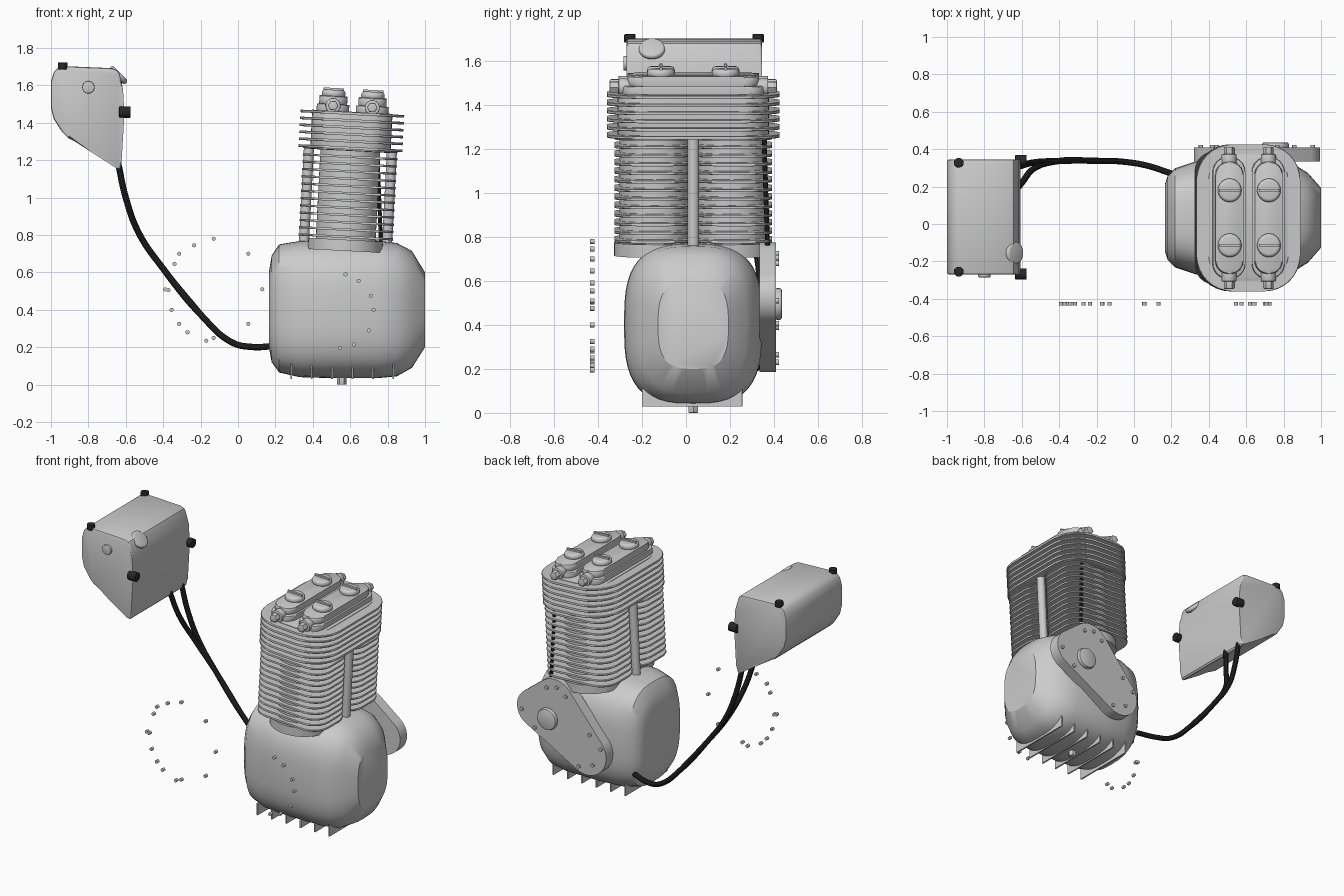
import bpy, bmesh, math
from mathutils import Vector, Matrix
from mathutils.geometry import convex_hull_2d

if "Cube" in bpy.data.objects:
    bpy.data.objects.remove(bpy.data.objects["Cube"])


def material(name, v):
    m = bpy.data.materials.new(name)
    m.diffuse_color = (v, v, v, 1)
    m.use_nodes = True
    m.node_tree.nodes["Principled BSDF"].inputs["Base Color"].default_value = m.diffuse_color
    return m


METAL = material("grey metal", 0.6)
RUBBER = material("black rubber", 0.02)


def finish(bm, name, mat=METAL, matrix=Matrix()):
    bmesh.ops.recalc_face_normals(bm, faces=bm.faces)
    me = bpy.data.meshes.new(name)
    bm.to_mesh(me)
    bm.free()
    me.transform(matrix)
    me.materials.append(mat)
    ob = bpy.data.objects.new(name, me)
    bpy.context.collection.objects.link(ob)
    return ob


def hull(circles, n=32):
    """Outline wrapped around circles (x, y, radius)."""
    pts = [Vector((x + r * math.cos(2 * math.pi * i / n), y + r * math.sin(2 * math.pi * i / n)))
           for x, y, r in circles for i in range(n)]
    return [pts[i] for i in convex_hull_2d(pts)]


def rounded(hx, hy, r, cx=0, cy=0):
    return hull([(cx + sx * (hx - r), cy + sy * (hy - r), r) for sx in (-1, 1) for sy in (-1, 1)])


def add_prism(bm, outline, z0, z1, bevel=0, segments=2):
    """Extrude an outline from z0 to z1, rounding the rims."""
    part = bmesh.new()
    lo = [part.verts.new((p[0], p[1], z0)) for p in outline]
    hi = [part.verts.new((p[0], p[1], z1)) for p in outline]
    n = len(lo)
    caps = [part.faces.new(lo[::-1]), part.faces.new(hi)]
    for i in range(n):
        part.faces.new((lo[i], lo[(i + 1) % n], hi[(i + 1) % n], hi[i]))
    if bevel:
        rims = list({e for f in caps for e in f.edges})
        bmesh.ops.bevel(part, geom=rims, offset=bevel, segments=segments, profile=0.5, affect='EDGES')
    tmp = bpy.data.meshes.new("tmp")
    part.to_mesh(tmp)
    part.free()
    bm.from_mesh(tmp)
    bpy.data.meshes.remove(tmp)


def prism(name, outline, z0, z1, bevel=0, mat=METAL, matrix=Matrix(), segments=2):
    bm = bmesh.new()
    add_prism(bm, outline, z0, z1, bevel, segments)
    return finish(bm, name, mat, matrix)


def rod(name, start, axis, r, length, bevel=0, mat=METAL, matrix=Matrix(), n=24, segments=2):
    place = Matrix.Translation(start) @ Vector(axis).to_track_quat('Z', 'Y').to_matrix().to_4x4()
    return prism(name, hull([(0, 0, r)], n), 0, length, bevel, mat, matrix @ place, segments)


def hose(name, points, r, mat=RUBBER):
    cu = bpy.data.curves.new(name, 'CURVE')
    cu.dimensions = '3D'
    cu.bevel_depth, cu.bevel_resolution, cu.use_fill_caps = r, 3, True
    sp = cu.splines.new('BEZIER')
    sp.bezier_points.add(len(points) - 1)
    for b, p in zip(sp.bezier_points, points):
        b.co = p
        b.handle_left_type = b.handle_right_type = 'AUTO'
    cu.materials.append(mat)
    bpy.context.collection.objects.link(bpy.data.objects.new(name, cu))


# Outlines drawn in x,z stand upright, extruded along -y
UPRIGHT = Matrix.Rotation(math.pi / 2, 4, 'X')
CY = 0.033

# Crankcase: rounded sections lofted along x, with flat ends
bm = bmesh.new()
sections = [(.165, .18, .20, .60), (.18, .225, .12, .69), (.22, .265, .065, .75), (.33, .302, .04, .768),
            (.50, .315, .035, .77), (.75, .312, .035, .77), (.85, .29, .045, .757), (.93, .24, .09, .715),
            (1.0, .16, .20, .60)]
N = 48
rings = []
for x, hy, z0, z1 in sections:
    ring = []
    for i in range(N):
        c, s = math.cos(2 * math.pi * i / N), math.sin(2 * math.pi * i / N)
        k = 2 / 3.0
        y = CY + hy * math.copysign(abs(c) ** k, c)
        z = (z0 + z1) / 2 + (z1 - z0) / 2 * math.copysign(abs(s) ** k, s)
        ring.append(bm.verts.new((x, y, z)))
    rings.append(ring)
for a, b in zip(rings, rings[1:]):
    for i in range(N):
        bm.faces.new((a[i], a[(i + 1) % N], b[(i + 1) % N], b[i]))
bm.faces.new(rings[0])
bm.faces.new(rings[-1])
finish(bm, "crankcase")

# Sump fins and drain plug
for i in range(6):
    prism("sump_fin", rounded(.005, .228, .002, .285 + i * .109, .028), .03, .11)
rod("drain_plug", (.555, CY, 0), (0, 0, 1), .026, .06, .004, n=6)

# Side cover with boss and bolts
prism("side_cover", hull([(.71, .625, .15), (.865, .53, .13), (.47, .335, .15)], 64),
      -.41, -.335, .01, matrix=UPRIGHT)
rod("cover_boss", (.757, .40, .495), (0, 1, 0), .072, .037, .012, n=32)
for x, z in [(.767, .705), (.69, .725), (.623, .68), (.442, .466), (.358, .39),
             (.419, .265), (.525, .23), (.858, .406), (.956, .51)]:
    rod("cover_bolt", (x, .40, z), (0, 1, 0), .012, .022, n=12)

# Loose bolts on the front side
for x, z in [(-.13, .78), (-.235, .745), (-.315, .70), (-.34, .645), (.055, .70), (.13, .51), (-.39, .51),
             (-.372, .505), (-.355, .40), (-.315, .325), (-.27, .28), (-.17, .235), (-.13, .25), (.055, .325),
             (.575, .59), (.645, .555), (.71, .475), (.725, .40), (.70, .29), (.62, .215), (.545, .195)]:
    rod("loose_bolt", (x, -.437, z), (0, 1, 0), .011, .02, n=12)

# Tilted cylinder block: local frame starts at the base of the cylinders
TILT = Matrix.Translation((.575, CY, .76)) @ Matrix.Rotation(math.radians(3), 4, 'Y')
prism("cylinder_base", hull([(0, -.16, .2), (0, .16, .2)], 48), -.045, .015, .006, matrix=TILT)
for s in (-1, 1):
    rod("cylinder_barrel", (0, s * .175, 0), (0, 0, 1), .16, .52, matrix=TILT, n=48)
    bm = bmesh.new()
    for i in range(13):
        z = .03 + i * .039
        add_prism(bm, rounded(.253, .174, .11, 0, s * .184), z - .006, z + .006, .003, 1)
    finish(bm, "cylinder_fins", METAL, TILT)
    rod("pushrod_tube", (s * .222, 0, -.01), (0, 0, 1), .027, .52, matrix=TILT)

# Cylinder head with fins
prism("head_body", rounded(.215, .345, .14), .49, .70, .01, matrix=TILT)
bm = bmesh.new()
for i in range(6):
    z = .505 + i * .037
    add_prism(bm, rounded(.278, .393, .19), z - .007, z + .007, .003, 1)
finish(bm, "head_fins", METAL, TILT)

# Rocker covers with end plugs and slotted caps
for x in (-.105, .105):
    prism("rocker_cover_base", rounded(.087, .325, .08, x), .69, .735, .008, matrix=TILT)
    prism("rocker_cover_top", rounded(.075, .30, .07, x), .73, .78, .015, matrix=TILT)
    for s in (-1, 1):
        rod("rocker_end_plug", (x, s * .28, .728), (0, s, 0), .04, .06, .004, matrix=TILT)
        rod("rocker_end_nut", (x, s * .33, .728), (0, s, 0), .028, .05, .006, matrix=TILT, n=6)
        rod("valve_cap", (x, s * .147, .77), (0, 0, 1), .063, .042, .018, matrix=TILT, n=32, segments=4)
        prism("valve_cap_ridge", rounded(.055, .007, .004, x, s * .147), .80, .822, .003, matrix=TILT)

# Oil tank: side profile extruded along y
profile = [(-1, 1.62), (-.985, 1.67), (-.965, 1.692), (-.93, 1.703), (-.67, 1.692), (-.643, 1.68), (-.632, 1.66),
           (-.615, 1.58), (-.607, 1.45), (-.622, 1.2), (-.628, 1.16), (-.638, 1.15), (-.65, 1.157),
           (-.78, 1.255), (-.91, 1.32), (-.94, 1.35), (-.985, 1.42), (-1, 1.48)]
prism("oil_tank", profile[::-1], -.345, .27, .012, matrix=UPRIGHT)
rod("tank_sight_plug", (-.80, -.285, 1.59), (0, 1, 0), .033, .03, .004)
rod("filler_neck", (-.665, -.155, 1.63), (.7, 0, .7), .045, .035)
rod("filler_cap", (-.65, -.155, 1.645), (.7, 0, .7), .06, .03, .013, n=32, segments=3)

# Rubber mounts on the tank
for y in (-.255, .328):
    rod("top_mount", (-.937, y, 1.685), (0, 0, 1), .026, .037, .003, RUBBER)
for y in (-.268, .34):
    rod("side_mount", (-.635, y, 1.457), (1, 0, 0), .03, .06, .003, RUBBER)

# Oil hoses: two from the tank joining before the crankcase
shared = [(-.40, .337, .62), (-.2, .338, .375), (-.03, .33, .225), (.07, .312, .202), (.2, .27, .207)]
hose("oil_hose_outer", [(-.64, .30, 1.18), (-.60, .312, 1.0), (-.53, .33, .81)] + shared, .017)
hose("oil_hose_inner", [(-.64, .17, 1.18), (-.60, .22, 1.0), (-.53, .30, .81)] + shared[:2], .017)
hose("head_oil_line", [(.745, .355, 1.26), (.755, .363, 1.0), (.765, .372, .72)], .011)

# Convert hoses and smooth everything except sharp edges
bpy.ops.object.select_all(action='SELECT')
bpy.context.view_layer.objects.active = bpy.data.objects["crankcase"]
bpy.ops.object.convert(target='MESH')
bpy.ops.object.shade_smooth_by_angle(angle=math.radians(32))
